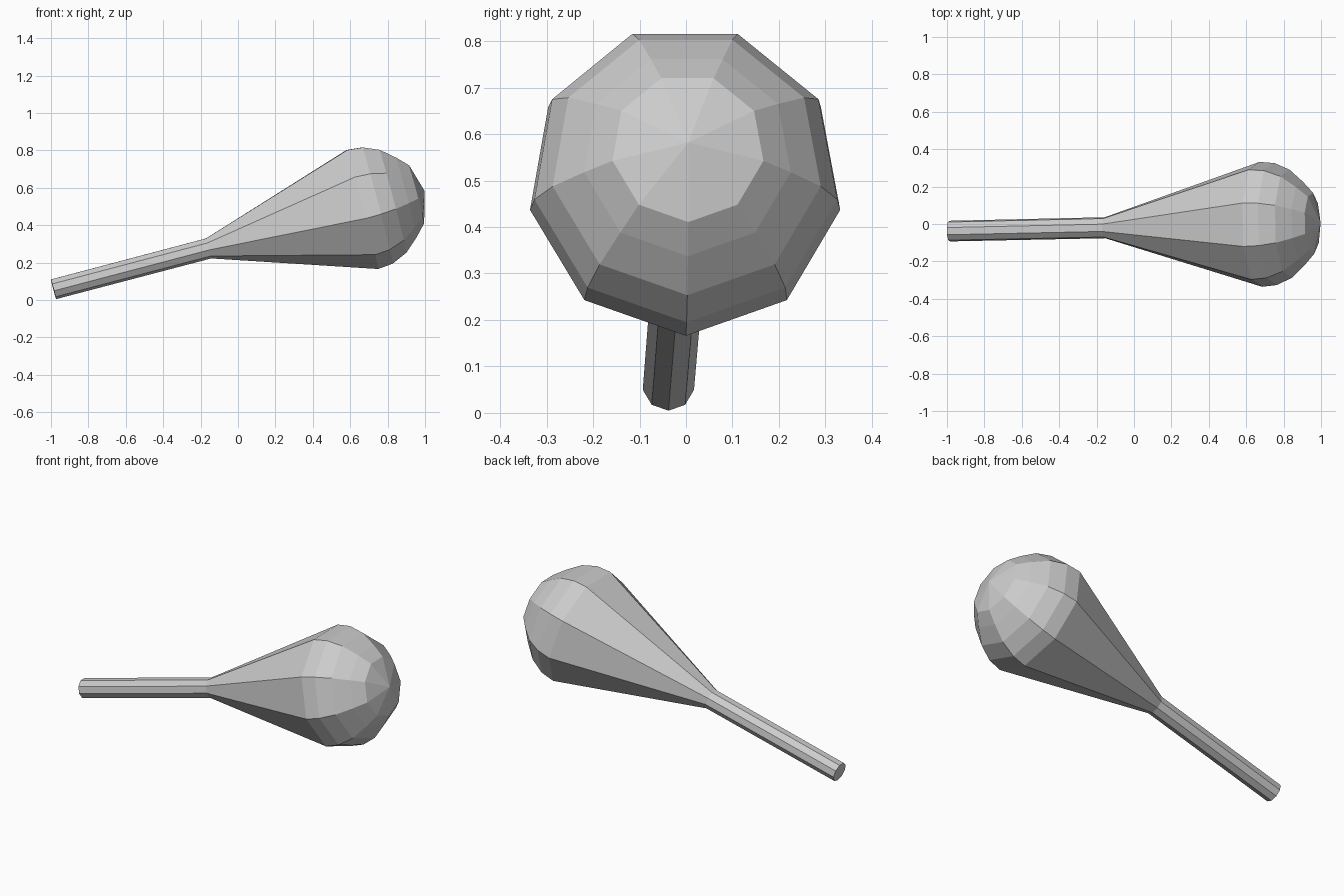
import bpy, bmesh, math
from mathutils import Vector

if "Cube" in bpy.data.objects:
    bpy.data.objects.remove(bpy.data.objects["Cube"])

SIDES = 9
# Tilted centre line, from the handle end to the tip of the head
start = Vector((-0.987, -0.038, 0.059))
axis = Vector((1.985, 0.043, 0.523)).normalized()
side = axis.cross(Vector((0, 0, 1))).normalized()
down = axis.cross(side).normalized()
if down.z > 0:
    down = -down

# (distance along axis, radius) from handle end to head
profile = [(0, 0.056), (0.858, 0.057), (1.707, 0.339), (1.79, 0.331),
           (1.875, 0.293), (1.95, 0.226), (2.007, 0.165)]
TIP = 2.053


def ring(bm, t, r):
    verts = []
    for i in range(SIDES):
        a = 2 * math.pi * i / SIDES
        verts.append(bm.verts.new(start + axis * t + (down * math.cos(a) + side * math.sin(a)) * r))
    return verts


bm = bmesh.new()
rings = [ring(bm, t, r) for t, r in profile]

# Handle, flared neck and rounded head
for a, b in zip(rings, rings[1:]):
    for i in range(SIDES):
        j = (i + 1) % SIDES
        bm.faces.new((a[i], a[j], b[j], b[i]))

# Flat handle end and pointed fan at the tip
bm.faces.new(rings[0])
tip = bm.verts.new(start + axis * TIP)
for i in range(SIDES):
    bm.faces.new((rings[-1][i], rings[-1][(i + 1) % SIDES], tip))

bmesh.ops.recalc_face_normals(bm, faces=bm.faces)
mesh = bpy.data.meshes.new("club")
bm.to_mesh(mesh)
bm.free()
bpy.context.collection.objects.link(bpy.data.objects.new("club", mesh))
